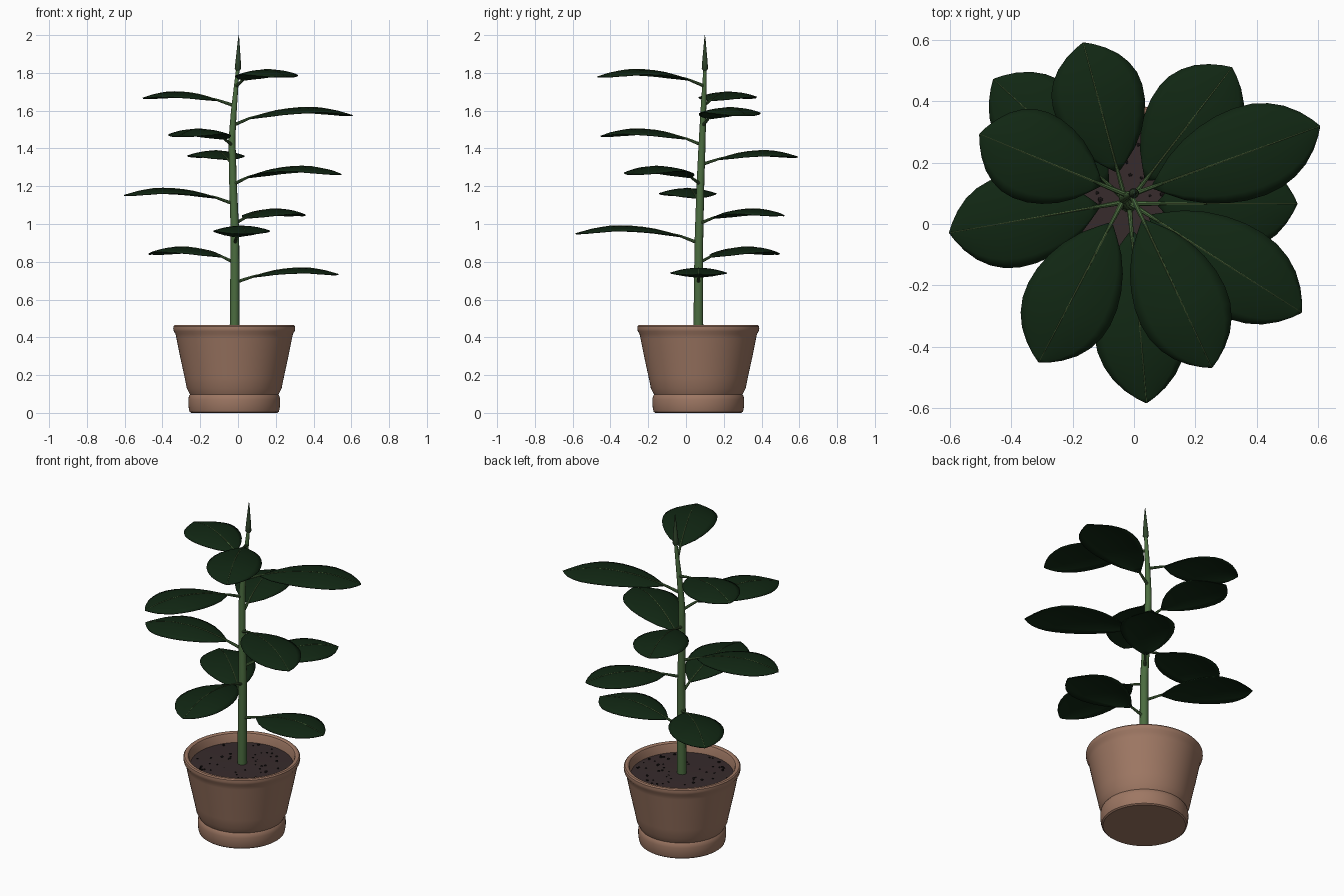
import bpy, bmesh, math, random
from mathutils import Vector

if "Cube" in bpy.data.objects:
    bpy.data.objects.remove(bpy.data.objects["Cube"])

random.seed(4)
CX, CY = -0.02, 0.065


def material(name, rgb):
    m = bpy.data.materials.new(name)
    m.diffuse_color = (*rgb, 1)
    m.use_nodes = True
    m.node_tree.nodes["Principled BSDF"].inputs["Base Color"].default_value = m.diffuse_color
    return m


CLAY = material("clay", (0.34, 0.185, 0.125))
SOIL = material("soil", (0.038, 0.024, 0.025))
SPECK = material("dark_grit", (0.008, 0.006, 0.006))
STEM = material("stem_green", (0.07, 0.15, 0.05))
BUD = material("bud_green", (0.03, 0.06, 0.025))
LEAF = material("leaf_green", (0.0055, 0.02, 0.0065))
RIB = material("rib_green", (0.09, 0.15, 0.05))


def finish(name, bm, mat, angle=40):
    bmesh.ops.recalc_face_normals(bm, faces=bm.faces)
    me = bpy.data.meshes.new(name)
    bm.to_mesh(me)
    bm.free()
    me.materials.append(mat)
    ob = bpy.data.objects.new(name, me)
    bpy.context.collection.objects.link(ob)
    bpy.ops.object.select_all(action='DESELECT')
    ob.select_set(True)
    bpy.context.view_layer.objects.active = ob
    bpy.ops.object.shade_smooth_by_angle(angle=math.radians(angle))
    return ob


def bridge(bm, rings):
    for a, b in zip(rings, rings[1:]):
        n = len(a)
        for i in range(n):
            bm.faces.new((a[i], a[(i + 1) % n], b[(i + 1) % n], b[i]))


def lathe(name, profile, mat, sides=64):
    """Turned shape around the pot axis, capped at both ends."""
    bm = bmesh.new()
    rings = [[bm.verts.new((CX + r * math.cos(2 * math.pi * i / sides),
                            CY + r * math.sin(2 * math.pi * i / sides), z))
              for i in range(sides)] for r, z in profile]
    bridge(bm, rings)
    bm.faces.new(rings[0])
    bm.faces.new(rings[-1])
    return finish(name, bm, mat, 30)


def tube(name, points, radii, mat, sides=12):
    """Tapered tube through the given points."""
    bm = bmesh.new()
    pts = [Vector(p) for p in points]
    rings = []
    for k, (p, r) in enumerate(zip(pts, radii)):
        d = (pts[min(k + 1, len(pts) - 1)] - pts[max(k - 1, 0)]).normalized()
        side = d.cross(Vector((0.31, 0.95, 0.02))).normalized()
        up = d.cross(side)
        rings.append([bm.verts.new(p + r * (side * math.cos(a) + up * math.sin(a)))
                      for a in (2 * math.pi * i / sides for i in range(sides))])
    bridge(bm, rings)
    bm.faces.new(rings[0])
    bm.faces.new(rings[-1])
    return finish(name, bm, mat)


def lerp(table, t):
    for (a, va), (b, vb) in zip(table, table[1:]):
        if t <= b:
            return va + (vb - va) * (t - a) / (b - a)
    return table[-1][1]


# Pot with rounded lip, groove above the foot, and hollow top
lathe("pot", [(0.228, 0), (0.236, 0.006), (0.240, 0.02), (0.243, 0.045), (0.243, 0.07),
              (0.240, 0.088), (0.234, 0.097), (0.251, 0.13), (0.262, 0.185), (0.287, 0.30),
              (0.306, 0.395), (0.311, 0.418), (0.320, 0.432), (0.323, 0.445), (0.322, 0.458),
              (0.316, 0.465), (0.304, 0.466), (0.295, 0.461), (0.290, 0.45), (0.281, 0.395)], CLAY)

# Soil and scattered grit
lathe("soil", [(0.275, 0.385), (0.284, 0.410), (0.15, 0.413), (0.03, 0.416)], SOIL, 48)
bm = bmesh.new()
for _ in range(60):
    a, r = random.uniform(0, 2 * math.pi), 0.265 * math.sqrt(random.uniform(0.03, 1))
    made = bmesh.ops.create_icosphere(bm, subdivisions=1, radius=random.uniform(0.005, 0.010))
    for v in made["verts"]:
        v.co.z *= 0.6
        v.co += Vector((CX + r * math.cos(a), CY + r * math.sin(a), 0.414))
finish("soil_grit", bm, SPECK, 20)

# Gently bending main stem
STEM_X = [(0.40, -0.018), (0.95, -0.016), (1.2, -0.026), (1.45, -0.032),
          (1.6, -0.022), (1.75, -0.008), (1.83, 0.0), (2.0, 0.004)]
STEM_Y = [(0.40, 0.065), (0.9, 0.068), (1.2, 0.076), (1.5, 0.088), (1.8, 0.10), (2.0, 0.10)]
STEM_R = [(0.40, 0.027), (1.0, 0.0225), (1.4, 0.019), (1.6, 0.0155), (1.83, 0.009)]


def stem_at(z):
    return Vector((lerp(STEM_X, z), lerp(STEM_Y, z), z))


heights = [0.40 + 1.43 * i / 26 for i in range(27)]
tube("stem", [stem_at(z) for z in heights], [lerp(STEM_R, z) for z in heights], STEM)

# Pointed bud at the top
tube("top_bud", [stem_at(z) for z in (1.812, 1.822, 1.86, 1.92, 1.97, 2.0)],
     [0.010, 0.017, 0.0145, 0.009, 0.0045, 0.0008], BUD)

# Leaf outline and arch, from base (0) to tip (1)
WIDTH = [(0, 0.008), (0.06, 0.038), (0.14, 0.075), (0.25, 0.110), (0.36, 0.133), (0.47, 0.147),
         (0.58, 0.151), (0.68, 0.145), (0.77, 0.128), (0.85, 0.102), (0.92, 0.066),
         (0.97, 0.030), (1, 0.002)]
ARCH = [(0, 0.034), (0.1, 0.050), (0.25, 0.069), (0.4, 0.081), (0.55, 0.086), (0.7, 0.083),
        (0.85, 0.069), (1, 0.048)]
BASE = 0.095


def leaf(index, z0, angle, length):
    origin = stem_at(z0)
    out = Vector((math.cos(angle), math.sin(angle), 0))
    side = Vector((-out.y, out.x, 0))
    up = Vector((0, 0, 1))
    k = length / 0.6

    def mid(t):
        return origin + out * (BASE + (length - BASE) * t) + up * lerp(ARCH, t) * k

    # Blade drooping towards both edges
    bm = bmesh.new()
    ts = [w[0] for w in WIDTH]
    cols = [i / 5 for i in range(-5, 6)]
    rows = []
    for t in ts:
        w = lerp(WIDTH, t)
        rows.append([bm.verts.new(mid(t) + side * w * u - up * 0.026 * u * u * w / 0.15)
                     for u in cols])
    for a, b in zip(rows, rows[1:]):
        for i in range(len(cols) - 1):
            bm.faces.new((a[i], b[i], b[i + 1], a[i + 1]))
    blade = finish(f"leaf_{index}", bm, LEAF, 60)
    if blade.data.polygons[60].normal.z < 0:
        blade.data.flip_normals()
    sol = blade.modifiers.new("thickness", 'SOLIDIFY')
    sol.thickness, sol.offset = 0.005, -1

    # Raised midrib and leaf stalk
    tube(f"midrib_{index}", [mid(t) for t in ts], [0.0034 - 0.0022 * t for t in ts], RIB, 6)
    tube(f"stalk_{index}", [origin, origin + out * 0.05 + up * 0.018 * k, mid(0), mid(0.06)],
         [0.009, 0.008, 0.0065, 0.004], STEM, 8)


# Leaves spiral up the stem by the golden angle
LENGTHS = [0.55, 0.60, 0.655, 0.555, 0.59, 0.68, 0.53, 0.605, 0.675, 0.525, 0.625]
for i, length in enumerate(LENGTHS):
    leaf(i + 1, 0.69 + 0.104 * i, math.radians(137.5 * i), length)
